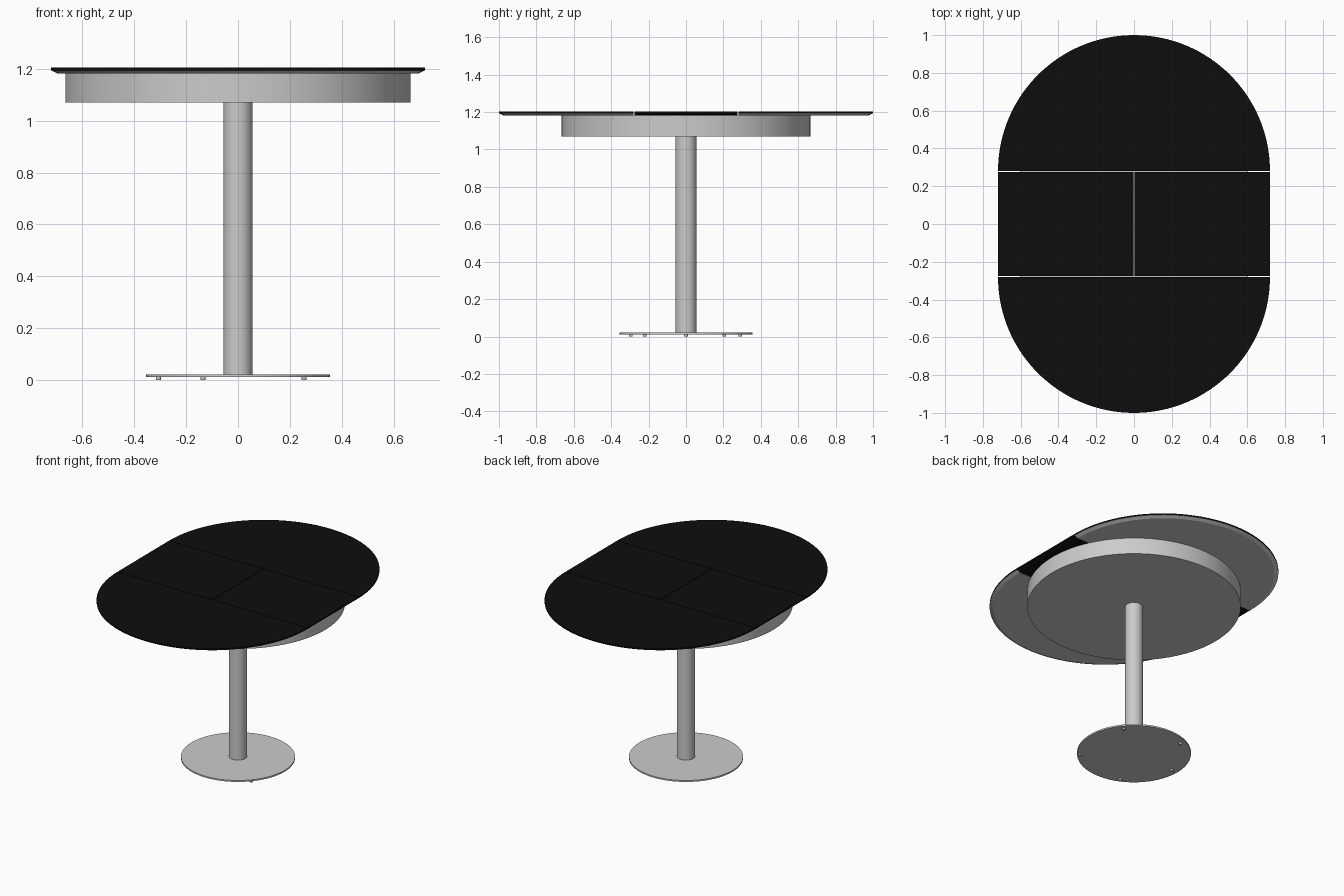
import bpy, math
from math import pi, cos, sin, radians

if "Cube" in bpy.data.objects:
    bpy.data.objects.remove(bpy.data.objects["Cube"])

R, OFF, GAP = 0.72, 0.28, 0.002          # top radius, half-disc offset, joint gap
Z_TOP, Z_RIM, Z_UNDER, BEVEL = 1.204, 1.194, 1.182, 0.024


def material(name, c):
    m = bpy.data.materials.new(name)
    m.diffuse_color = (c, c, c, 1)
    m.use_nodes = True
    m.node_tree.nodes["Principled BSDF"].inputs["Base Color"].default_value = m.diffuse_color
    return m


black = material("black_top", 0.004)
grey = material("grey_underside", 0.8)


def smooth(ob):
    bpy.ops.object.select_all(action='DESELECT')
    ob.select_set(True)
    bpy.context.view_layer.objects.active = ob
    bpy.ops.object.shade_smooth_by_angle(angle=radians(20))


def cylinder(name, r, z0, z1, x=0, y=0, sides=96):
    bpy.ops.mesh.primitive_cylinder_add(vertices=sides, radius=r, depth=z1 - z0,
                                        location=(x, y, (z0 + z1) / 2))
    ob = bpy.context.object
    ob.name = name
    smooth(ob)
    return ob


def panel(name, outline, under):
    """Slab with an undercut edge; outline(inset) gives a counter-clockwise loop."""
    verts = []
    for inset, z in ((BEVEL, Z_UNDER), (0, Z_RIM), (0, Z_TOP)):
        verts += [(x, y, z) for x, y in outline(inset)]
    n = len(verts) // 3
    faces = [tuple(reversed(range(n))), tuple(range(2 * n, 3 * n))]
    for k in (0, n):
        faces += [(k + i, k + (i + 1) % n, k + n + (i + 1) % n, k + n + i) for i in range(n)]
    me = bpy.data.meshes.new(name)
    me.from_pydata(verts, [], faces)
    me.materials.append(under)
    me.materials.append(black)
    for p in me.polygons:
        # top and upright rim are black, underside and bevel take the other material
        p.material_index = int(min(me.vertices[v].co.z for v in p.vertices) > Z_RIM - 0.001)
    ob = bpy.data.objects.new(name, me)
    bpy.context.collection.objects.link(ob)
    smooth(ob)


# Rounded table ends and centre leaves
def half_disc(side):
    def outline(inset):
        pts = [((R - inset) * cos(pi * i / 64), OFF + (R - inset) * sin(pi * i / 64))
               for i in range(65)]
        return [(side * x, side * y) for x, y in pts]   # a half turn for the other end
    return outline


def leaf(side):
    def outline(inset):
        h, x1 = OFF - 2 * GAP, R - inset
        pts = [(GAP, -h), (x1, -h), (x1, h), (GAP, h)]
        return [(side * x, side * y) for x, y in pts]
    return outline


for side, end, hand in ((1, "back", "right"), (-1, "front", "left")):
    panel(end + "_top", half_disc(side), grey)
    panel(hand + "_leaf", leaf(side), black)

# Apron drum, column and foot plate
cylinder("apron", 0.665, 1.07, Z_UNDER, sides=128)
cylinder("column", 0.056, 0.022, 1.07, sides=64)
cylinder("base_plate", 0.355, 0.012, 0.022)

# Glide feet
for i, (x, y) in enumerate([(-0.307, 0), (-0.135, 0.29), (-0.135, -0.295),
                            (0.255, 0.205), (0.255, -0.22)]):
    cylinder(f"glide_foot_{i + 1}", 0.01, 0, 0.012, x, y, 24)
